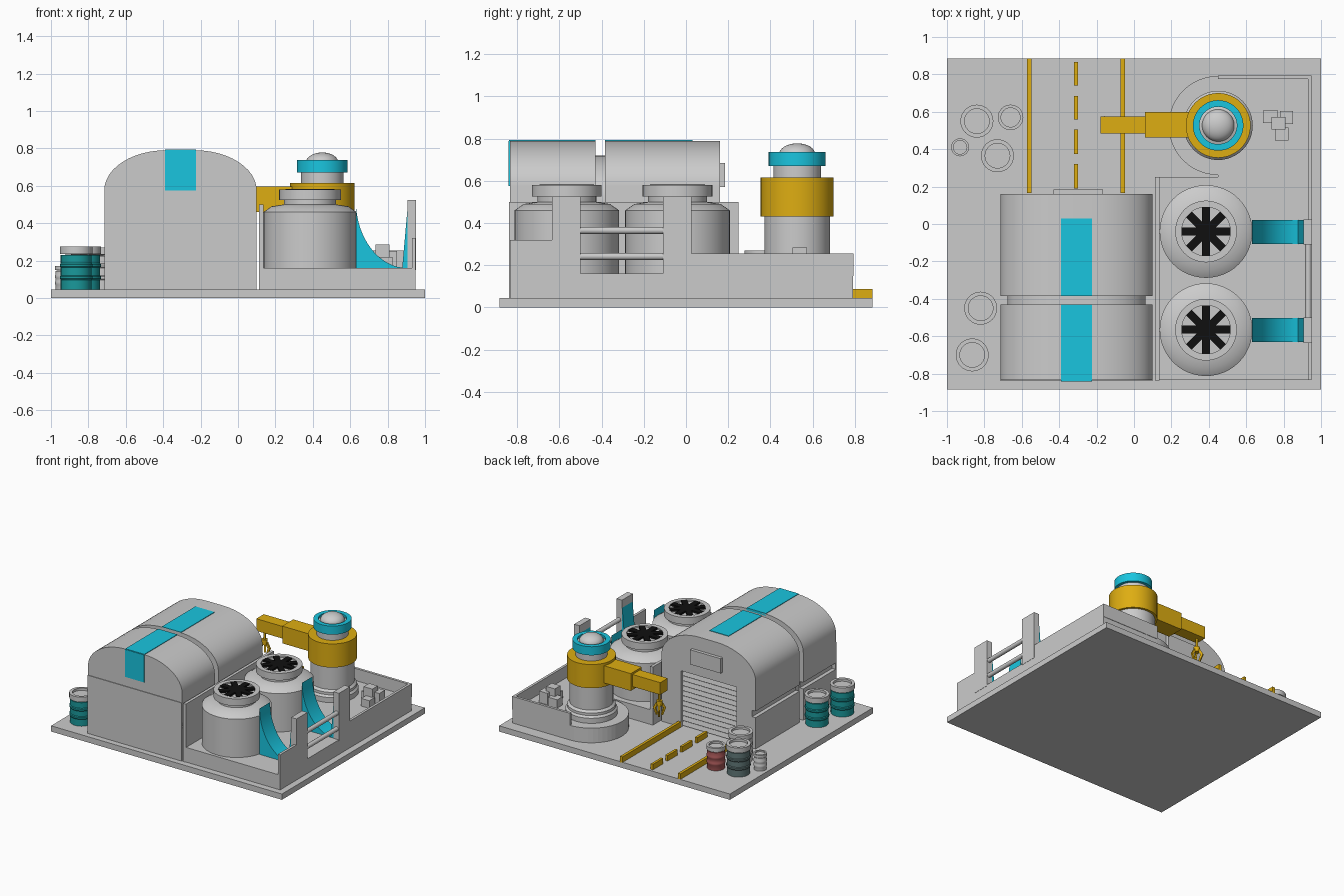
import bpy, bmesh, math
from math import sin, cos, pi

if "Cube" in bpy.data.objects:
    bpy.data.objects.remove(bpy.data.objects["Cube"])


def mat(name, r, g, b):
    m = bpy.data.materials.new(name)
    m.diffuse_color = (r, g, b, 1)
    m.use_nodes = True
    m.node_tree.nodes["Principled BSDF"].inputs["Base Color"].default_value = m.diffuse_color
    return m


CYAN = mat("cyan", .01, .56, .74)
YELLOW = mat("yellow", .73, .42, .006)
TEAL = mat("teal", .01, .32, .33)
RED = mat("red", .36, .09, .09)
SLATE = mat("slate", .12, .19, .19)
BLACK = mat("black", .005, .005, .005)


def finish(bm, name, m=None, loc=(0, 0, 0), rot=(0, 0, 0), smooth=False):
    bmesh.ops.recalc_face_normals(bm, faces=bm.faces)
    me = bpy.data.meshes.new(name)
    bm.to_mesh(me)
    bm.free()
    ob = bpy.data.objects.new(name, me)
    bpy.context.collection.objects.link(ob)
    ob.location, ob.rotation_euler = loc, rot
    if m:
        me.materials.append(m)
    if smooth:
        bpy.ops.object.select_all(action='DESELECT')
        bpy.context.view_layer.objects.active = ob
        ob.select_set(True)
        bpy.ops.object.shade_smooth_by_angle(angle=math.radians(30))
    return ob


def box(name, x0, x1, y0, y1, z0, z1, m=None, rot=(0, 0, 0)):
    bm = bmesh.new()
    bmesh.ops.create_cube(bm, size=1)
    bmesh.ops.scale(bm, vec=(x1 - x0, y1 - y0, z1 - z0), verts=bm.verts)
    return finish(bm, name, m, ((x0 + x1) / 2, (y0 + y1) / 2, (z0 + z1) / 2), rot)


def prism(name, pts, axis, a, b, m=None, smooth=False):
    """Extrude a 2D outline: along y (points are x,z) or z (points are x,y)."""
    bm = bmesh.new()
    put = (lambda p, t: (p[0], t, p[1])) if axis == 'y' else (lambda p, t: (p[0], p[1], t))
    f = bm.faces.new([bm.verts.new(put(p, a)) for p in pts])
    ext = bmesh.ops.extrude_face_region(bm, geom=[f])['geom']
    vec = (0, b - a, 0) if axis == 'y' else (0, 0, b - a)
    bmesh.ops.translate(bm, vec=vec, verts=[v for v in ext if isinstance(v, bmesh.types.BMVert)])
    return finish(bm, name, m, smooth=smooth)


def lathe(name, prof, x, y, m=None, seg=48, z=0):
    """Spin an (r, z) profile about a vertical axis."""
    bm = bmesh.new()
    vs = [bm.verts.new((r, 0, h)) for r, h in prof]
    es = [bm.edges.new(p) for p in zip(vs, vs[1:])]
    bmesh.ops.spin(bm, geom=vs + es, cent=(0, 0, 0), axis=(0, 0, 1), angle=2 * pi, steps=seg)
    bmesh.ops.remove_doubles(bm, verts=bm.verts, dist=1e-5)
    return finish(bm, name, m, (x, y, z), smooth=True)


def cyl(name, r, z0, z1, x, y, m=None, seg=48):
    return lathe(name, [(0, z0), (r, z0), (r, z1), (0, z1)], x, y, m, seg)


# base slab
box("base", -1, 1, -.885, .885, 0, .045)

# hangar: arched shells over a smaller core that shows in the gap
CX = -.3075


def arch(hw, top, notch):
    rx, rz = hw - .075, .215
    half = [(hw, .045)]
    if notch:
        half += [(hw, .29), (hw - .03, .29), (hw - .03, .34), (hw, .34)]
    half += [(.075 + rx * cos(i * pi / 24), top - rz + rz * sin(i * pi / 24)) for i in range(13)]
    return [(CX + x, z) for x, z in half] + [(CX - x, z) for x, z in reversed(half)]


prism("hangar_front", arch(.4075, .79, True), 'y', -.835, -.43, smooth=True)
prism("hangar_core", arch(.37, .72, False), 'y', -.45, -.36, smooth=True)
rear = prism("hangar_rear", arch(.4075, .79, True), 'y', -.385, .16, smooth=True)
box("hangar_front_panel", -.715, .1, -.84, -.83, .045, .5)

# shutter door recessed in the rear wall
cutter = box("door_cutter", -.55, -.07, .125, .3, .0, .485)
cutter.hide_render = True
mod = rear.modifiers.new("door", 'BOOLEAN')
mod.object, mod.solver = cutter, 'EXACT'
bpy.context.view_layer.objects.active = rear
bpy.ops.object.modifier_apply(modifier="door")
bpy.data.objects.remove(cutter)
for i in range(11):
    z = .05 + i * .039
    box("door_slat", -.55, -.07, .125, .142, z, z + .034, rot=(.25, 0, 0))
box("door_sign", -.43, -.165, .15, .185, .57, .685)

# coloured roof stripe
for y0, y1 in ((-.838, -.43), (-.385, .03)):
    box("roof_stripe", -.39, -.225, y0, y1, .775, .794, CYAN)
box("front_stripe", -.39, -.225, -.842, -.83, .575, .79, CYAN)

# raised platform with rounded rear corner
TX, TY = .45, .527
arc = [(TX + .265 * cos(a), TY + .265 * sin(a)) for a in (-pi / 2 - i * pi / 24 for i in range(25))]
prism("platform", [(.95, .792), (.95, -.835), (.112, -.835), (.112, .25), (.45, .25)] + arc, 'z', .04, .16)
box("inner_wall", .112, .135, -.838, .25, .045, .5)
box("rear_wall", TX, .95, .775, .795, .15, .255)
box("side_wall_rear", .93, .95, .0, .795, .15, .255)
box("side_wall_front", .93, .95, -.835, -.6, .15, .32)

# pylons with curved buttresses and rails between them
curve = [(.905 - .275 * sin(t), .52 - .36 * cos(t)) for t in (i * pi / 32 for i in range(17))]
for y0, y1 in ((-.635, -.5), (-.11, .025)):
    box("pylon", .905, .952, y0, y1, .15, .525)
    prism("buttress", [(.91, .52), (.91, .155), (.63, .155)] + curve[::-1][:-1], 'y',
          y0 + .003, y1 - .003, CYAN, True)
for z in (.242, .365):
    bm = bmesh.new()
    bmesh.ops.create_cone(bm, cap_ends=True, segments=16, radius1=.017, radius2=.017, depth=.4)
    finish(bm, "rail", None, (.932, -.305, z), (pi / 2, 0, 0), True)

# tanks with fan caps
for y in (-.04, -.565):
    x = .385
    lathe("tank", [(0, .155), (.248, .155), (.248, .46), (.205, .49), (.14, .5), (.14, .525), (.165, .525),
                   (.165, .58), (.13, .58), (.13, .568), (0, .568)], x, y)
    for i in range(4):
        box("fan_slot", x - .13, x + .13, y - .021, y + .021, .56, .582, BLACK, (0, 0, i * pi / 4))

# crane tower
lathe("tower", [(0, .155), (.185, .155), (.185, .2), (.172, .215), (.172, .235), (.155, .25), (.155, .44), (0, .44)],
      TX, TY)
cyl("tower_drum", .173, .43, .615, TX, TY, YELLOW)
cyl("tower_neck", .113, .6, .7, TX, TY)
lathe("tower_ring", [(.1, .67), (.135, .67), (.135, .737), (.1, .737), (.1, .67)], TX, TY, CYAN)
lathe("tower_dome", [(0, .69), (.1, .69), (.1, .72)] +
      [(.086 * cos(i * pi / 16), .725 + .053 * sin(i * pi / 16)) for i in range(9)], TX, TY)

# crane arm, cable and claw
box("arm_thick", .06, .33, .462, .598, .46, .595, YELLOW)
box("arm_thin", -.18, .1, .484, .576, .485, .58, YELLOW)
HX, HY = -.14, .53
cyl("cable", .008, .41, .49, HX, HY, YELLOW, 12)
cyl("claw_hub", .022, .375, .415, HX, HY, YELLOW, 16)
for i in range(3):
    prong = prism("claw_prong", [(.0, .395), (.025, .395), (.05, .35), (.025, .295), (.016, .3), (.03, .35)],
                  'y', -.007, .007, YELLOW)
    prong.location, prong.rotation_euler = (HX, HY, 0), (0, 0, i * 2 * pi / 3)

# crates
for x0, y0, s, z1 in ((.69, .54, .08, .225), (.735, .505, .075, .285), (.78, .535, .07, .25), (.755, .447, .07, .22)):
    box("crate", x0, x0 + s, y0, y0 + .068, .155, z1)

# lane markings
for x in (-.56, -.06):
    box("lane_line", x - .011, x + .011, .165, .885, .04, .088, YELLOW)
for y0, y1 in ((.19, .32), (.375, .505), (.56, .685), (.74, .865)):
    box("lane_dash", -.32, -.3, y0, y1, .04, .088, YELLOW)

# barrels: ribbed body and hollow rim
for x, y, r, top, m in ((-.84, .55, .088, .275, SLATE), (-.66, .57, .068, .222, RED), (-.93, .41, .048, .17, None),
                        (-.73, .365, .088, .27, None), (-.82, -.45, .088, .275, TEAL), (-.865, -.7, .088, .275, TEAL)):
    h, q = top - .045, r * .94
    prof = [(0, .042), (q, .042)]
    for f in (.28, .56):
        c = .045 + h * f
        prof += [(q, c - .012), (r * .99, c - .006), (r * .99, c + .006), (q, c + .012)]
    lathe("barrel", prof + [(q, top - .2 * h), (0, top - .2 * h)], x, y, m, 32)
    lathe("barrel_lid", [(0, top - .2 * h), (r, top - .17 * h), (r, top), (r * .75, top), (r * .75, top - .08 * h),
                         (0, top - .08 * h)], x, y, None, 32)
